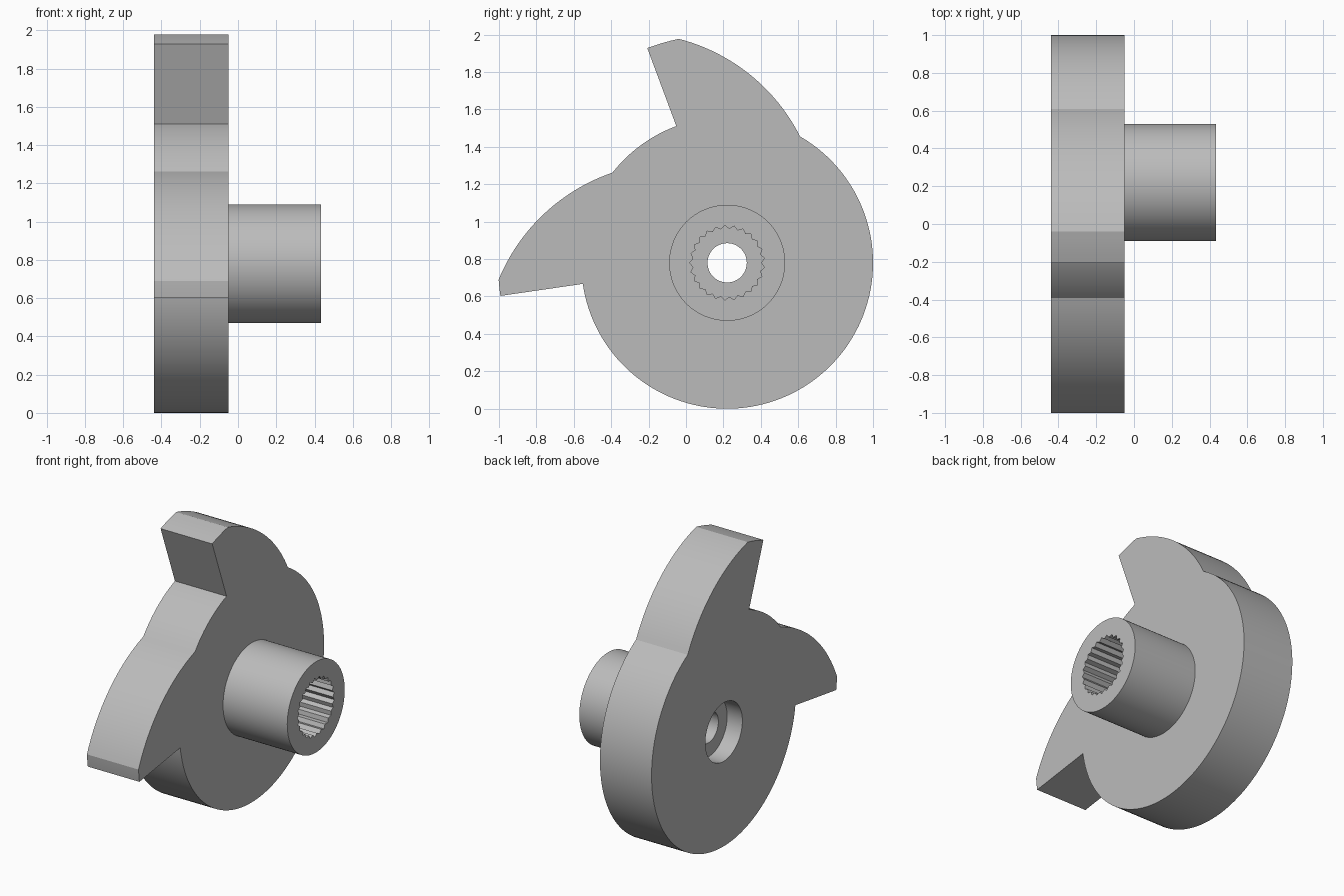
import bpy, bmesh
from math import cos, sin, pi, radians
from mathutils import Vector

cube = bpy.data.objects.get("Cube")
if cube:
    bpy.data.objects.remove(cube, do_unlink=True)

CENTRE = Vector((0.22, 0.78))     # shaft axis in (y, z)
DISC_R, TIP_R = 0.78, 1.225
X_BACK, X_FACE, X_END = -0.44, -0.05, 0.435

grey = bpy.data.materials.new("grey plastic")
grey.use_nodes = True
colour = (0.5, 0.5, 0.5, 1)
grey.diffuse_color = colour
grey.node_tree.nodes["Principled BSDF"].inputs["Base Color"].default_value = colour


def polar(r, deg):
    return CENTRE + Vector((cos(radians(deg)), sin(radians(deg)))) * r


def arc(r, start, end, steps):
    return [polar(r, start + (end - start) * i / steps) for i in range(steps + 1)]


def bowed(a, b, sagitta, steps=24):
    """Circular arc from a to b, bulging to the right of travel."""
    chord = b - a
    half = chord.length / 2
    radius = (half * half + sagitta * sagitta) / (2 * sagitta)
    out = Vector((chord.y, -chord.x)).normalized()
    mid = (a + b) / 2 - out * (radius - sagitta)
    turn = (a - mid).angle_signed(b - mid)
    points = []
    for i in range(steps + 1):
        t = -turn * i / steps
        v = a - mid
        points.append(mid + Vector((v.x * cos(t) - v.y * sin(t),
                                    v.x * sin(t) + v.y * cos(t))))
    return points


def prism(name, outline, x0, x1):
    """Extrude a (y, z) outline along x."""
    bm = bmesh.new()
    face = bm.faces.new([bm.verts.new((x0, p.x, p.y)) for p in outline])
    ext = bmesh.ops.extrude_face_region(bm, geom=[face])
    moved = [g for g in ext["geom"] if isinstance(g, bmesh.types.BMVert)]
    bmesh.ops.translate(bm, verts=moved, vec=(x1 - x0, 0, 0))
    bmesh.ops.recalc_face_normals(bm, faces=bm.faces)
    mesh = bpy.data.meshes.new(name)
    bm.to_mesh(mesh)
    bm.free()
    mesh.materials.append(grey)
    obj = bpy.data.objects.new(name, mesh)
    bpy.context.collection.objects.link(obj)
    return obj


def select_only(obj):
    bpy.ops.object.select_all(action="DESELECT")
    obj.select_set(True)
    bpy.context.view_layer.objects.active = obj


def cut(obj, outline, x0, x1):
    cutter = prism("cutter", outline, x0, x1)
    cutter.hide_render = True
    select_only(obj)
    mod = obj.modifiers.new("cut", "BOOLEAN")
    mod.operation, mod.solver, mod.object = "DIFFERENCE", "EXACT", cutter
    bpy.ops.object.modifier_apply(modifier=mod.name)
    bpy.data.objects.remove(cutter, do_unlink=True)


def circle(r, n):
    return arc(r, 0, 360, n)[:-1]


# Plate outline: round disc with two hooked teeth
# each tooth: where its back leaves the disc, start of its tip, hook face
teeth = [(60, 102.2, 110.4), (141.8, 184.2, 188.3)]
outline, angle = [], teeth[-1][2] - 360
for root, tip, hook in teeth:
    outline += arc(DISC_R, angle, root, max(6, int((root - angle) / 2.5)))
    outline += bowed(polar(DISC_R, root), polar(TIP_R, tip), 0.09)[1:]
    outline += arc(TIP_R, tip, hook, 4)[1:]
    angle = hook
plate = prism("toothed_plate", outline, X_BACK, X_FACE)

# Screw hole with a counterbore from the back
cut(plate, circle(0.105, 48), X_BACK - 0.1, X_FACE + 0.1)
cut(plate, circle(0.2, 64), X_BACK - 0.1, X_BACK + 0.115)

# Hub with a splined bore
hub = prism("hub", circle(0.31, 96), X_FACE, X_END)
splines = 25
bore = [polar(0.2 if i % 2 else 0.182, 180 * i / splines) for i in range(2 * splines)]
cut(hub, bore, X_FACE - 0.1, X_END + 0.1)

for obj in (plate, hub):
    select_only(obj)
    bpy.ops.object.shade_smooth_by_angle(angle=radians(20))
